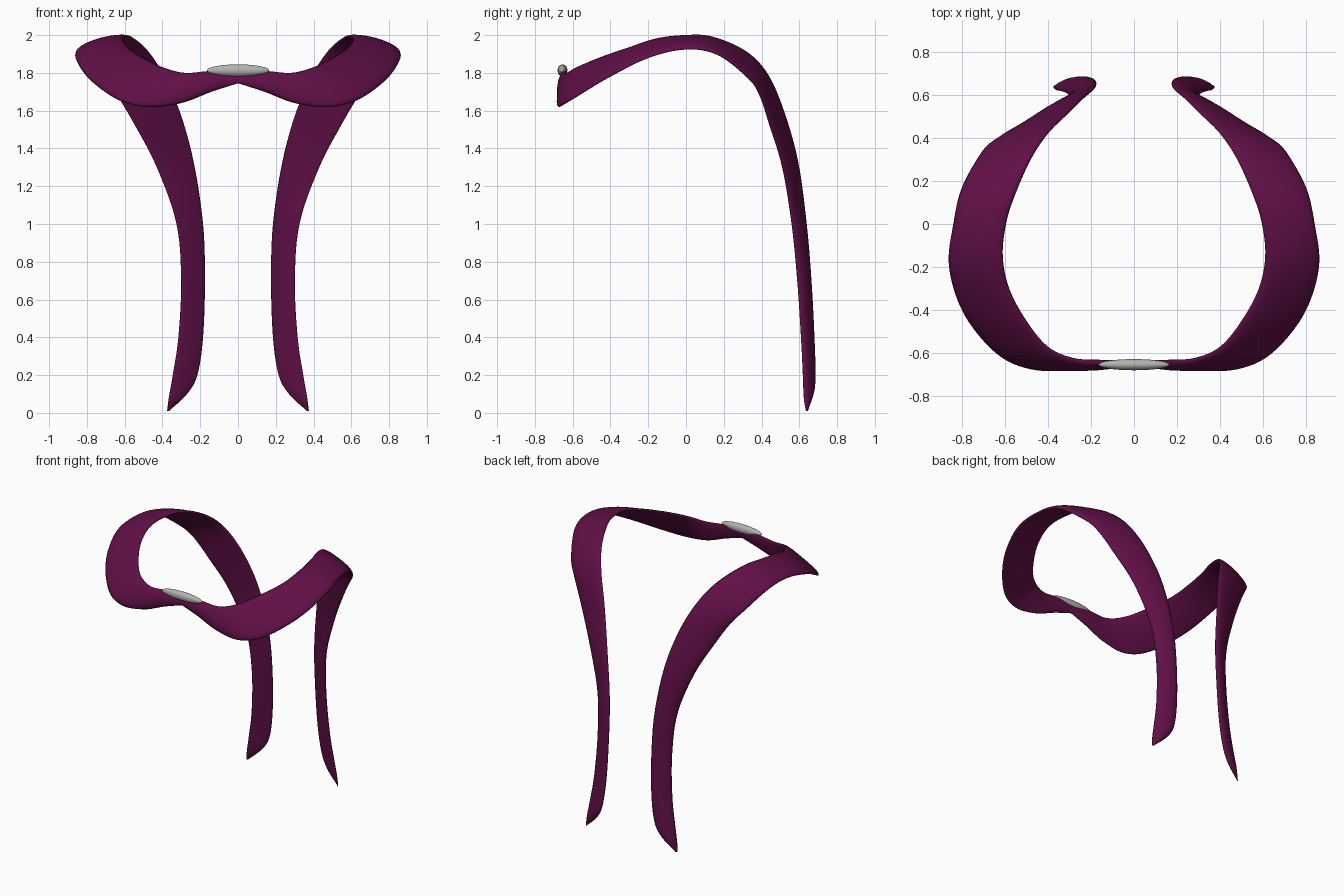
import bpy
import bmesh
import math
from mathutils import Vector

cube = bpy.data.objects.get("Cube")
if cube:
    bpy.data.objects.remove(cube, do_unlink=True)


def make_material(name, colour):
    mat = bpy.data.materials.new(name)
    mat.use_nodes = True
    mat.diffuse_color = colour
    mat.node_tree.nodes["Principled BSDF"].inputs["Base Color"].default_value = colour
    return mat


plum = make_material("plum cloth", (0.115, 0.005, 0.06, 1))
silver = make_material("silver grey", (0.45, 0.45, 0.44, 1))

# Ribbon stations: inner edge xyz, then outer edge xyz, from front centre to tail tip
STATIONS = [
    (0, -.635, 1.80, 0, -.655, 1.745),
    (.14, -.635, 1.81, .14, -.66, 1.70),
    (.28, -.625, 1.80, .30, -.67, 1.64),
    (.40, -.57, 1.83, .48, -.67, 1.62),
    (.50, -.45, 1.88, .64, -.60, 1.66),
    (.58, -.30, 1.93, .79, -.42, 1.77),
    (.61, -.15, 1.975, .86, -.20, 1.88),
    (.595, 0, 1.99, .84, 0, 1.925),
    (.555, .13, 1.985, .80, .17, 1.895),
    (.48, .30, 1.92, .71, .33, 1.77),
    (.40, .42, 1.80, .64, .39, 1.68),
    (.31, .51, 1.60, .55, .44, 1.53),
    (.235, .585, 1.33, .43, .51, 1.30),
    (.185, .63, 1, .325, .56, 1),
    (.175, .655, .70, .30, .59, .70),
    (.185, .67, .40, .315, .61, .40),
    (.215, .675, .20, .345, .62, .20),
    (.27, .665, .10, .365, .625, .08),
    (.365, .645, .01, .375, .635, .01),
]


def smooth_path(points, steps):
    """Catmull-Rom curve through the points."""
    padded = [points[0] * 2 - points[1]] + points + [points[-1] * 2 - points[-2]]
    path = []
    for a, b, c, d in zip(padded, padded[1:], padded[2:], padded[3:]):
        for i in range(steps):
            t = i / steps
            path.append((b * 2 + (c - a) * t + (a * 2 - b * 5 + c * 4 - d) * t ** 2
                         + (b * 3 - a - c * 3 + d) * t ** 3) / 2)
    return path + [points[-1]]


# Lens-shaped section lofted between the two edges
SIDES = 20
inner = smooth_path([Vector(s[:3]) for s in STATIONS], 6)
outer = smooth_path([Vector(s[3:]) for s in STATIONS], 6)
middle = [(a + b) / 2 for a, b in zip(inner, outer)]
bm = bmesh.new()
rings = []
for i, (a, b) in enumerate(zip(inner, outer)):
    across = b - a
    along = middle[min(i + 1, len(middle) - 1)] - middle[max(i - 1, 0)]
    if i == 0:
        along = Vector((1, 0, 0))
    normal = across.cross(along).normalized()
    bulge = min(.03, across.length * .25)
    ring = []
    for k in range(SIDES):
        angle = math.tau * k / SIDES
        lift = math.sin(angle) * bulge * (1 if k < SIDES / 2 else .35)
        ring.append(bm.verts.new(a + across * (.5 - .5 * math.cos(angle)) + normal * lift))
    rings.append(ring)
for first, second in zip(rings, rings[1:]):
    for k in range(SIDES):
        n = (k + 1) % SIDES
        bm.faces.new((first[k], first[n], second[n], second[k]))
bm.faces.new(rings[-1])
bmesh.ops.recalc_face_normals(bm, faces=bm.faces)
for face in bm.faces:
    face.smooth = True
mesh = bpy.data.meshes.new("ribbon")
bm.to_mesh(mesh)
bm.free()
mesh.materials.append(plum)
ribbon = bpy.data.objects.new("ribbon", mesh)
bpy.context.collection.objects.link(ribbon)
mirror = ribbon.modifiers.new("mirror", 'MIRROR')
mirror.use_clip = True

# Flat oval clasp at the front centre
bpy.ops.mesh.primitive_uv_sphere_add(segments=40, ring_count=20, location=(0, -.654, 1.813))
clasp = bpy.context.object
clasp.name = "front_clasp"
clasp.scale = (.165, .026, .032)
clasp.data.materials.append(silver)
bpy.ops.object.shade_smooth()
